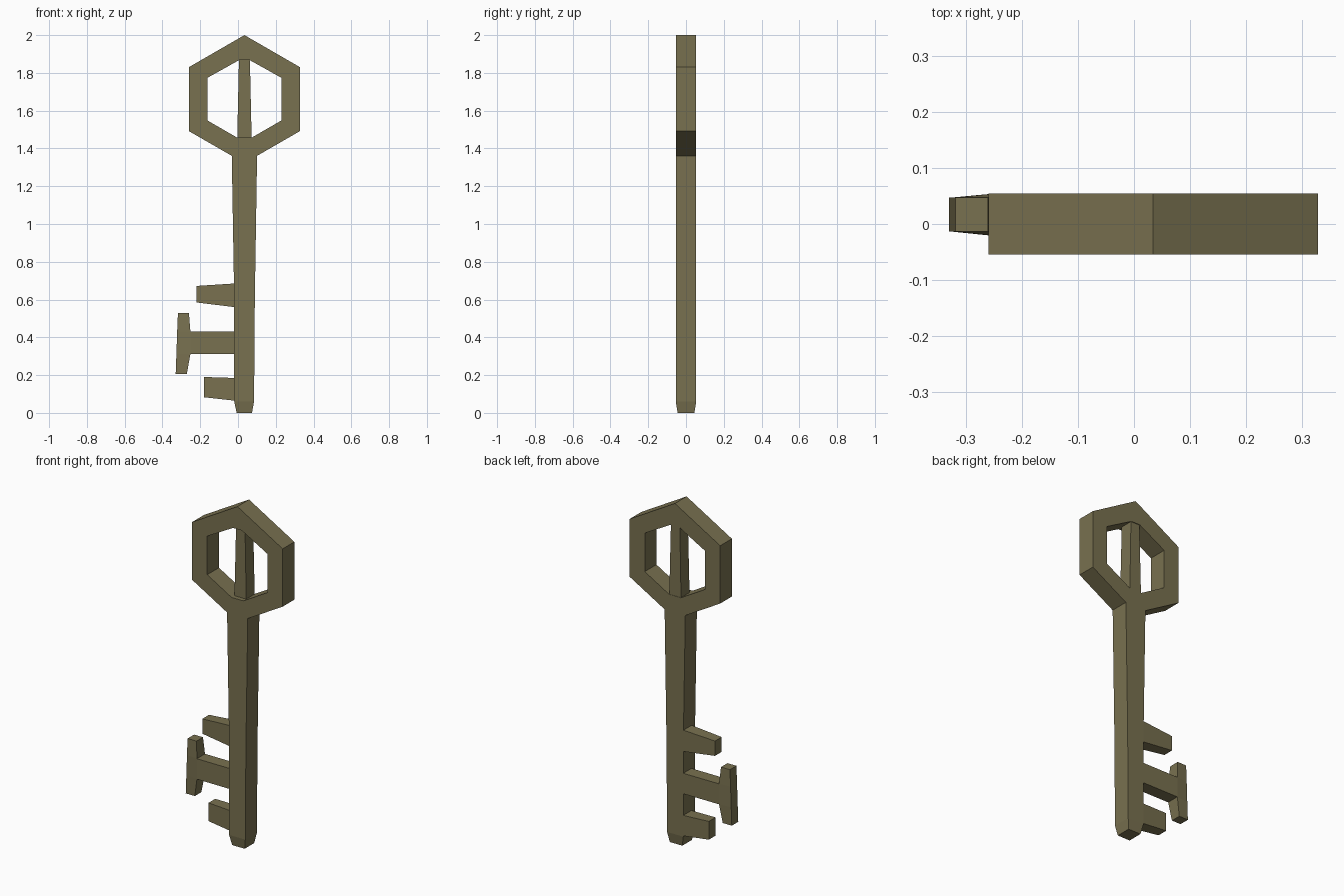
import bpy, bmesh
from math import sin, cos, radians

if "Cube" in bpy.data.objects:
    bpy.data.objects.remove(bpy.data.objects["Cube"])

mat = bpy.data.materials.new("aged_brass")
mat.diffuse_color = (0.19, 0.165, 0.08, 1)
mat.use_nodes = True
mat.node_tree.nodes["Principled BSDF"].inputs["Base Color"].default_value = mat.diffuse_color


def loft(name, rings):
    """Skin a row of equal-length point rings and cap both ends."""
    bm = bmesh.new()
    loops = [[bm.verts.new(p) for p in ring] for ring in rings]
    n = len(loops[0])
    for a, b in zip(loops, loops[1:]):
        for i in range(n):
            j = (i + 1) % n
            bm.faces.new((a[i], a[j], b[j], b[i]))
    bm.faces.new(loops[0])
    bm.faces.new(loops[-1])
    bmesh.ops.recalc_face_normals(bm, faces=bm.faces)
    mesh = bpy.data.meshes.new(name)
    bm.to_mesh(mesh)
    bm.free()
    mesh.materials.append(mat)
    bpy.context.collection.objects.link(bpy.data.objects.new(name, mesh))


def level(z, x0, x1, y0, y1):
    """Horizontal rectangle at height z."""
    return [(x0, y0, z), (x1, y0, z), (x1, y1, z), (x0, y1, z)]


def upright(x, z0, z1, y0, y1):
    """Rectangle facing sideways at x."""
    return [(x, y0, z0), (x, y1, z0), (x, y1, z1), (x, y0, z1)]


CX, CZ, D = 0.034, 1.661, 0.054


def hexagon(r, angles):
    return [(CX + r * sin(radians(a)), CZ + r * cos(radians(a))) for a in angles]


# Hexagonal bow, open at the bottom where the shaft enters
outline = [(-0.033, 1.361)] + hexagon(0.339, (-120, -60, 0, 60, 120)) + [(0.101, 1.361)]
outline += [(0.072, 1.457)] + hexagon(0.226, (120, 60)) + [(0.063, 1.867), (0.005, 1.867)]
outline += hexagon(0.226, (-60, -120)) + [(-0.004, 1.457)]
loft("bow", [[(x, y, z) for x, z in outline] for y in (-D, D)])

# Shaft with tapered tip
loft("shaft", [
    level(0, -0.007, 0.074, -0.044, 0.044),
    level(0.06, -0.02, 0.085, -D, D),
    level(0.6, -0.02, 0.089, -D, D),
    level(1.361, -0.033, 0.101, -D, D),
    level(1.457, -0.004, 0.072, -D, D),
])

# Thin bar across the bow opening
loft("bow_bar", [
    level(1.457, -0.004, 0.072, -0.027, 0.052),
    level(1.867, 0.005, 0.063, -0.025, 0.05),
])

# Two plain teeth: tip x, base heights, tip heights
for name, x, base, tip in (("upper_tooth", -0.221, (0.56, 0.685), (0.585, 0.672)),
                           ("lower_tooth", -0.181, (0.065, 0.185), (0.083, 0.19))):
    loft(name, [upright(-0.02, *base, -0.022, D), upright(x, *tip, -0.015, 0.047)])

# Middle tooth stem and its crossbar
loft("middle_tooth_stem", [upright(-0.02, 0.312, 0.432, -0.022, D),
                           upright(-0.252, 0.312, 0.432, -0.021, D)])


def cross(z, outer, inner, y0, y1):
    return [(outer, -0.013, z), (inner, y0, z), (inner, y1, z), (outer, 0.047, z)]


loft("middle_tooth_crossbar", [
    cross(0.205, -0.33, -0.271, -0.013, 0.047),
    cross(0.312, -0.326, -0.252, -0.021, D),
    cross(0.432, -0.322, -0.252, -0.021, D),
    cross(0.53, -0.318, -0.26, -0.013, 0.047),
])
